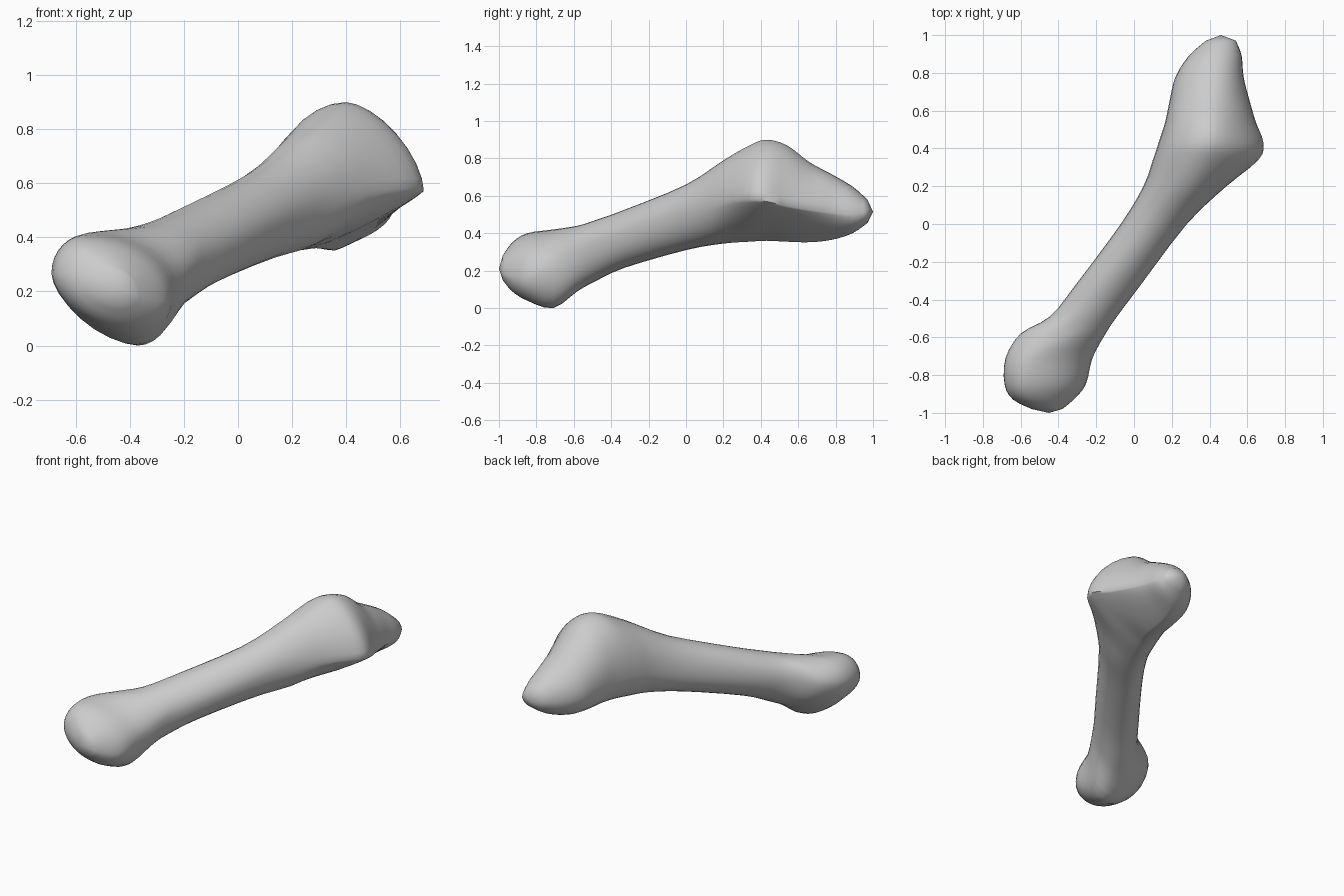
import bpy, bmesh, math

# Cross-sections along the bone:
# y, left point (x, z), right point (x, z), top point (x, z), bottom point (x, z)
SECTIONS = [
    (-0.98, -0.54, 0.23, -0.38, 0.19, -0.47, 0.28, -0.44, 0.15),
    (-0.93, -0.64, 0.25, -0.32, 0.17, -0.54, 0.35, -0.43, 0.09),
    (-0.85, -0.685, 0.26, -0.255, 0.17, -0.56, 0.40, -0.40, 0.04),
    (-0.71, -0.68, 0.28, -0.22, 0.23, -0.52, 0.42, -0.37, 0.00),
    (-0.58, -0.60, 0.30, -0.15, 0.31, -0.33, 0.44, -0.32, 0.09),
    (-0.49, -0.445, 0.32, -0.09, 0.34, -0.25, 0.468, -0.28, 0.14),
    (-0.33, -0.315, 0.36, 0.03, 0.40, -0.13, 0.525, -0.17, 0.215),
    (0.00, -0.07, 0.44, 0.28, 0.52, 0.13, 0.66, 0.05, 0.31),
    (0.20, 0.05, 0.50, 0.49, 0.57, 0.29, 0.79, 0.18, 0.345),
    (0.34, 0.10, 0.53, 0.66, 0.58, 0.37, 0.87, 0.25, 0.355),
    (0.43, 0.13, 0.54, 0.685, 0.57, 0.40, 0.90, 0.29, 0.36),
    (0.54, 0.165, 0.54, 0.645, 0.545, 0.41, 0.87, 0.34, 0.355),
    (0.66, 0.19, 0.53, 0.61, 0.525, 0.41, 0.78, 0.36, 0.352),
    (0.78, 0.22, 0.52, 0.58, 0.51, 0.42, 0.715, 0.38, 0.365),
    (0.89, 0.29, 0.51, 0.57, 0.50, 0.43, 0.65, 0.42, 0.40),
    (0.97, 0.38, 0.51, 0.54, 0.51, 0.45, 0.58, 0.45, 0.455),
]
SIDES, STEPS = 32, 3


def spline(a, b, c, d, t):
    return 0.5 * (2*b + (c - a)*t + (2*a - 5*b + 4*c - d)*t*t + (3*b - a - 3*c + d)*t**3)


def smooth_rows(rows):
    out = []
    for i in range(len(rows) - 1):
        p, q = rows[max(i - 1, 0)], rows[min(i + 2, len(rows) - 1)]
        for s in range(STEPS):
            out.append([spline(*v, s / STEPS) for v in zip(p, rows[i], rows[i + 1], q)])
    return out + [list(rows[-1])]


def bump(y, centre, width):
    return max(0, 1 - ((y - centre) / width)**2)


def ring(bm, row):
    y, xl, zl, xr, zr, xt, zt, xb, zb = row
    # flattened flanks: joint facet, ridge underneath it, underside of the head
    facet = 1 + 0.25 * bump(y, 0.45, 0.3)
    ridge = 1 + 0.85 * bump(y, 0.52, 0.4)
    head = 1 + 0.25 * bump(y, -0.75, 0.25)
    verts = []
    for k in range(SIDES):
        a = 2 * math.pi * k / SIDES
        c, s = math.cos(a), math.sin(a)
        if c > 0:
            power = facet if s > 0 else ridge
        else:
            power = head if s < 0 else 1
        x = xt if s >= 0 else xb
        z = zr if c >= 0 else zl
        x += ((xr if c >= 0 else xl) - x) * abs(c)**power
        z += ((zt if s >= 0 else zb) - z) * abs(s)**power
        verts.append(bm.verts.new((x, y, z)))
    return verts


# Bone: one lofted body with rounded ends
bm = bmesh.new()
rings = [ring(bm, r) for r in smooth_rows(SECTIONS)]
for a, b in zip(rings, rings[1:]):
    for k in range(SIDES):
        n = (k + 1) % SIDES
        bm.faces.new((a[k], a[n], b[n], b[k]))
for loop, tip in ((rings[0], (-0.45, -1.0, 0.21)), (rings[-1], (0.46, 1.0, 0.515))):
    v = bm.verts.new(tip)
    for k in range(SIDES):
        bm.faces.new((loop[k], loop[(k + 1) % SIDES], v))
bmesh.ops.recalc_face_normals(bm, faces=bm.faces)

mesh = bpy.data.meshes.new("foot_bone")
bm.to_mesh(mesh)
bm.free()
bone = bpy.data.objects.new("foot_bone", mesh)
bpy.context.collection.objects.link(bone)
bpy.context.view_layer.objects.active = bone
bone.select_set(True)
bpy.ops.object.shade_smooth_by_angle(angle=math.radians(60))
